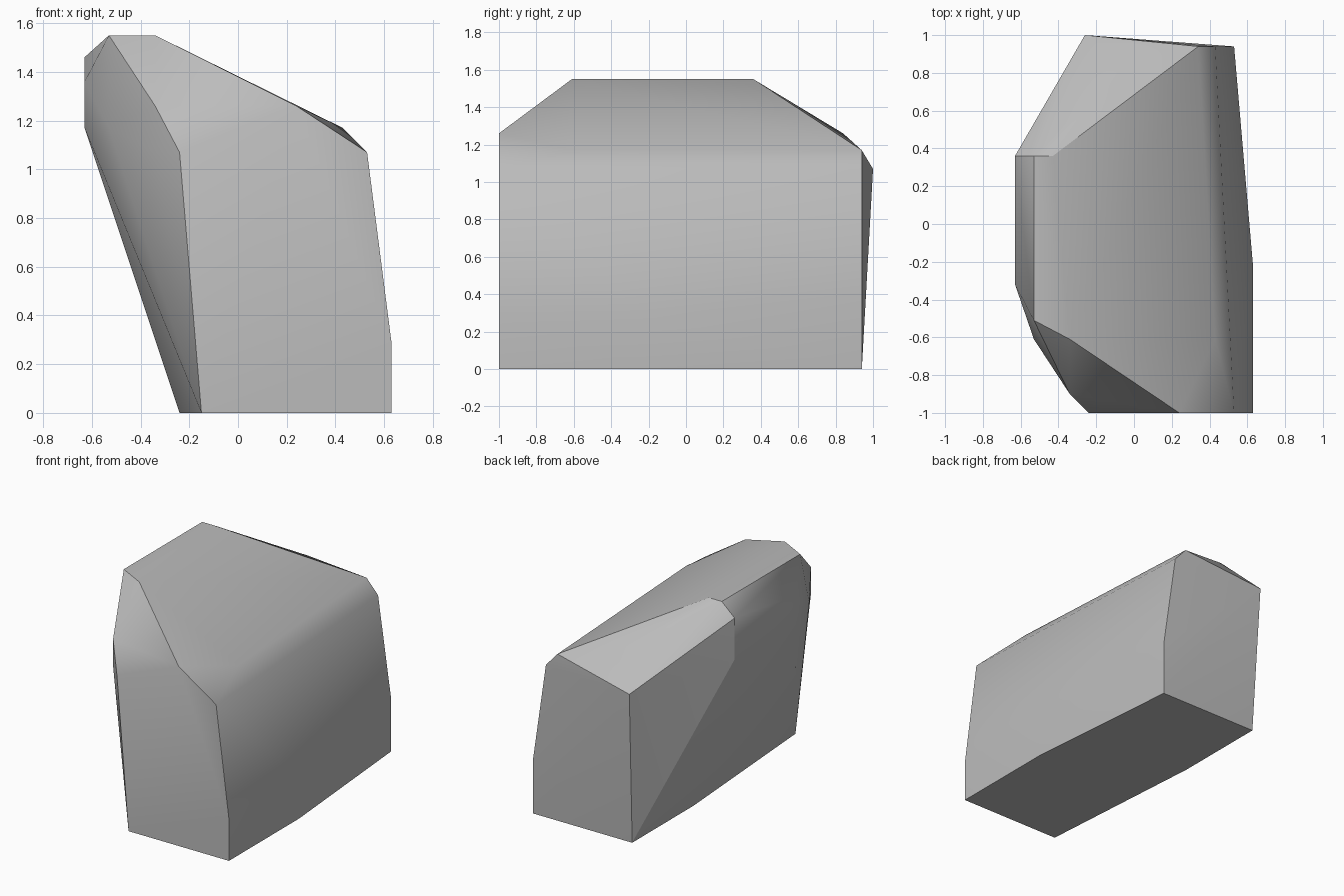
import bpy
import bmesh
import math

default_cube = bpy.data.objects.get("Cube")
if default_cube:
    bpy.data.objects.remove(default_cube, do_unlink=True)


def flat_material(name, colour):
    """Plain single-colour material for viewport and render."""
    material = bpy.data.materials.new(name)
    material.use_nodes = True
    material.diffuse_color = colour
    shader = material.node_tree.nodes["Principled BSDF"]
    shader.inputs["Base Color"].default_value = colour
    return material


def chiselled_block(name, groups, material):
    """Wrap the corner points in a convex skin and smooth its soft creases."""
    bm = bmesh.new()
    for corners in groups:
        for corner in corners:
            bm.verts.new(corner)
    hull = bmesh.ops.convex_hull(bm, input=bm.verts)
    unused = {v for v in hull["geom_interior"] + hull["geom_unused"]
              if isinstance(v, bmesh.types.BMVert)}
    bmesh.ops.delete(bm, geom=list(unused), context="VERTS")
    bmesh.ops.dissolve_limit(bm, angle_limit=math.radians(1),
                             verts=bm.verts, edges=bm.edges)
    bmesh.ops.recalc_face_normals(bm, faces=bm.faces)

    mesh = bpy.data.meshes.new(name)
    bm.to_mesh(mesh)
    bm.free()
    mesh.materials.append(material)
    block = bpy.data.objects.new(name, mesh)
    bpy.context.collection.objects.link(block)

    bpy.ops.object.select_all(action="DESELECT")
    block.select_set(True)
    bpy.context.view_layer.objects.active = block
    bpy.ops.object.shade_smooth_by_angle(angle=math.radians(30))
    return block


# Heights shared by several corners
ground, shoulder, bevel, crown, peak = 0, 1.07, 1.17, 1.26, 1.55
front, back = -1, 0.94

# Flat base
base = [(-0.15, front, ground), (0.63, front, ground), (0.63, -0.22, ground),
        (0.53, back, ground), (-0.24, back, ground), (-0.24, 0.26, ground)]

# Front face and the chamfer above it
front_end = [(0.63, front, 0.29), (0.53, front, shoulder),
             (0.24, front, crown), (-0.24, front, shoulder),
             (-0.34, -0.9, shoulder), (-0.34, -0.9, crown)]

# Overhanging right flank
flank = [(-0.53, -0.61, bevel), (-0.63, -0.32, bevel), (-0.63, -0.32, 1.36),
         (-0.63, 0.36, bevel), (-0.63, 0.36, 1.46)]

# Narrow ridge along the top
ridge = [(-0.53, -0.51, peak), (-0.34, -0.61, peak),
         (-0.53, 0.36, peak), (-0.43, 0.36, peak)]

# Back face and the sloping left shoulder
back_end = [(0.63, -0.22, 0.29), (0.53, back, 0.38), (0.43, back, shoulder),
            (0.34, back, bevel), (0.43, -0.61, bevel),
            (-0.05, 0.84, crown), (-0.26, 1, shoulder)]

stone = flat_material("stone grey", (0.5, 0.5, 0.5, 1))
chiselled_block("rock", [base, front_end, flank, ridge, back_end], stone)
